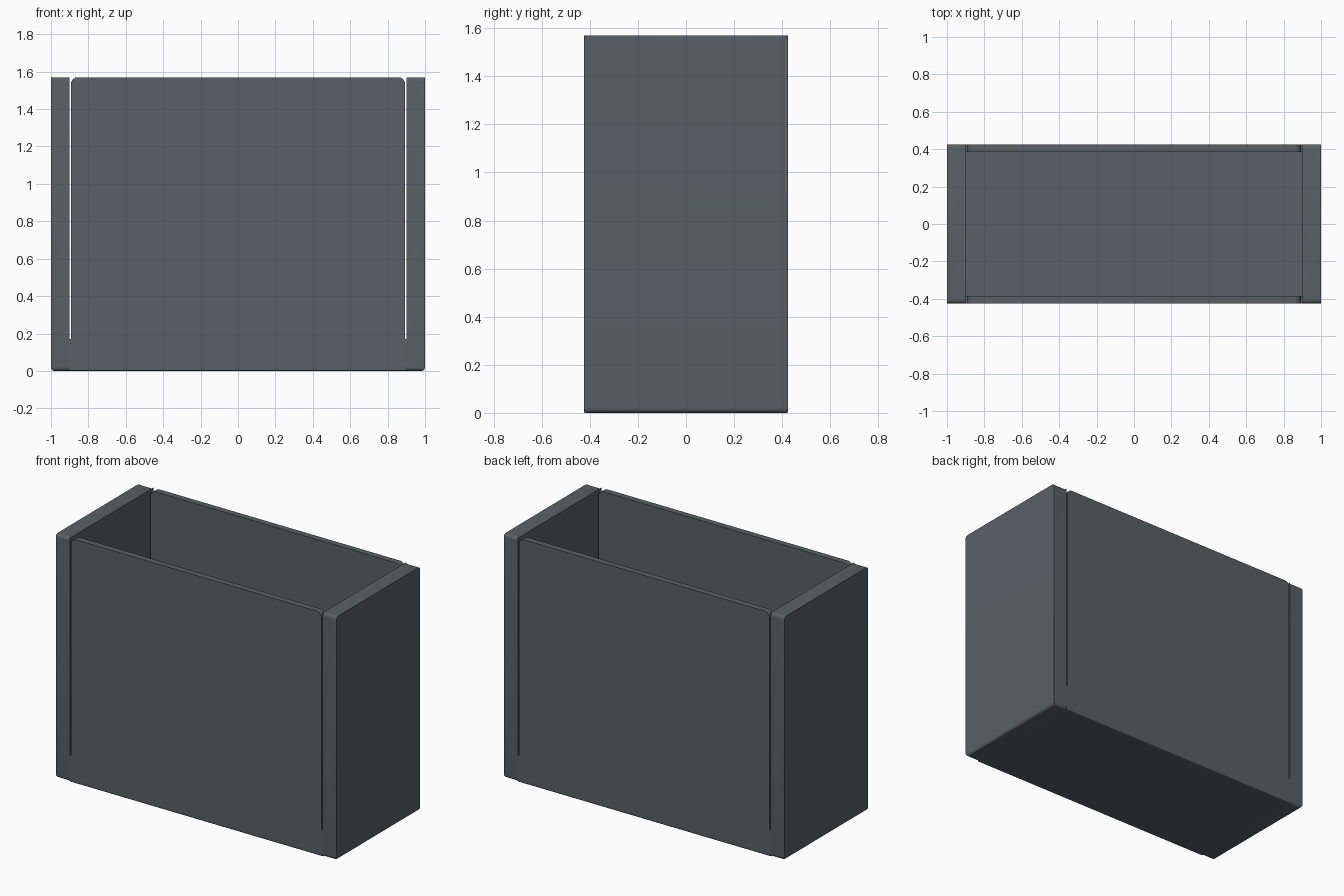
import bpy, bmesh
from math import sin, cos, pi

if "Cube" in bpy.data.objects:
    bpy.data.objects.remove(bpy.data.objects["Cube"], do_unlink=True)

HALF_X, HALF_Y, TOP = 1.0, 0.425, 1.57
END, WALL, FLOOR = 0.1, 0.04, 0.1
INNER = HALF_X - END
SLIT, SLIT_BASE, CORNER = 0.007, 0.17, 0.036

slate = bpy.data.materials.new("slate grey")
slate.use_nodes = True
colour = (0.1, 0.12, 0.128, 1)
slate.diffuse_color = colour
slate.node_tree.nodes["Principled BSDF"].inputs["Base Color"].default_value = colour


def finish(name, bm):
    bmesh.ops.recalc_face_normals(bm, faces=bm.faces)
    mesh = bpy.data.meshes.new(name)
    bm.to_mesh(mesh)
    bm.free()
    mesh.materials.append(slate)
    obj = bpy.data.objects.new(name, mesh)
    bpy.context.collection.objects.link(obj)
    return obj


def box(name, low, high, radius=0, rounded=None):
    """Box between two corners, with the edges chosen by a rule rounded."""
    bm = bmesh.new()
    bmesh.ops.create_cube(bm, size=1)
    for v in bm.verts:
        v.co = [(a + b) / 2 + c * (b - a) for a, b, c in zip(low, high, v.co)]
    if rounded:
        edges = [e for e in bm.edges if rounded(*((e.verts[0].co + e.verts[1].co) / 2))]
        bmesh.ops.bevel(bm, geom=edges, offset=radius, segments=5,
                        profile=0.5, affect='EDGES')
    return finish(name, bm)


def slit_cutter(name, side):
    """Thin slot that flares at the top to round the panel corner."""
    inner = INNER - SLIT
    points = [(INNER, SLIT_BASE), (INNER, TOP + 0.1), (inner - CORNER, TOP + 0.1)]
    for i in range(9):
        a = pi / 2 * (1 - i / 8)
        points.append((inner - CORNER + CORNER * cos(a), TOP - CORNER + CORNER * sin(a)))
    points.append((inner, SLIT_BASE))
    bm = bmesh.new()
    face = bm.faces.new([bm.verts.new((side * x, -0.6, z)) for x, z in points])
    out = bmesh.ops.extrude_face_region(bm, geom=[face])
    bmesh.ops.translate(bm, vec=(0, 1.2, 0),
                        verts=[g for g in out["geom"] if isinstance(g, bmesh.types.BMVert)])
    return finish(name, bm)


def combine(target, tool, operation):
    mod = target.modifiers.new(operation.lower(), 'BOOLEAN')
    mod.operation = operation
    mod.solver = 'EXACT'
    mod.object = tool
    bpy.ops.object.select_all(action='DESELECT')
    bpy.context.view_layer.objects.active = target
    target.select_set(True)
    bpy.ops.object.modifier_apply(modifier=mod.name)
    bpy.data.objects.remove(tool, do_unlink=True)


# Central block that becomes the front panel, back panel and floor
sleeve = box("open_box", (-INNER - 0.002, -HALF_Y, 0), (INNER + 0.002, HALF_Y, TOP),
             0.006, lambda x, y, z: z < 0.01 and abs(y) > 0.1)

# Thick end walls with softened corners
for side in (-1, 1):
    xs = sorted((side * INNER, side * HALF_X))
    end = box("end_wall", (xs[0], -HALF_Y, 0), (xs[1], HALF_Y, TOP), 0.02,
              lambda x, y, z: (abs(y) > 0.1 and (z < 0.01 or z > TOP - 0.01))
              or (z < 0.01 and abs(x) > HALF_X - 0.01))
    combine(sleeve, end, 'UNION')

# Hollow inside, then the four relief slits
combine(sleeve, box("cavity", (-INNER, WALL - HALF_Y, FLOOR),
                    (INNER, HALF_Y - WALL, TOP + 0.2)), 'DIFFERENCE')
for side in (-1, 1):
    combine(sleeve, slit_cutter("slit", side), 'DIFFERENCE')

# Smooth the fillets, keep the main edges crisp
bpy.ops.object.select_all(action='DESELECT')
sleeve.select_set(True)
bpy.context.view_layer.objects.active = sleeve
bpy.ops.object.shade_smooth_by_angle(angle=pi / 6)
